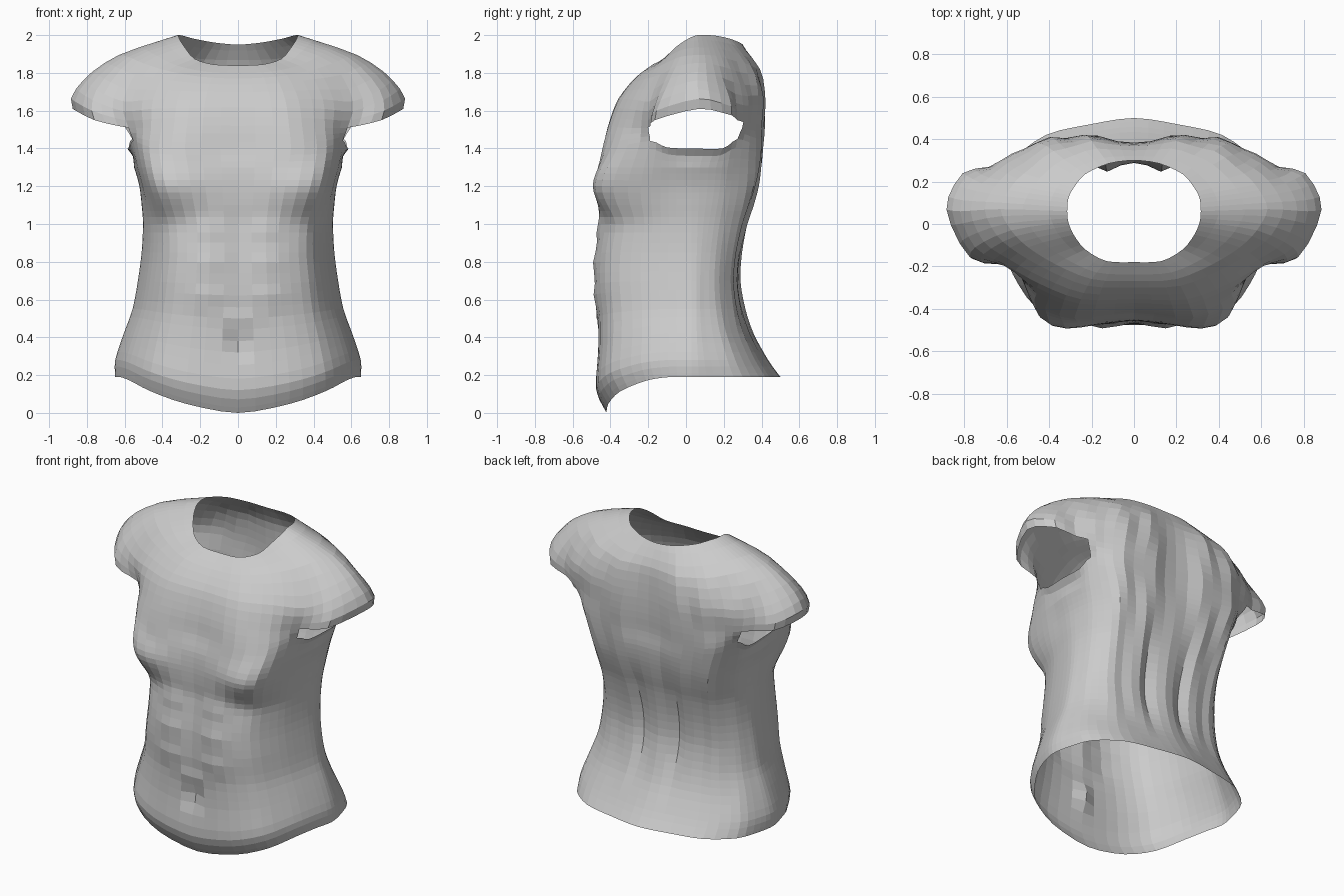
import bpy, bmesh
from math import exp, cos, pi
from mathutils import Vector

S_SUB, V_SUB = 3, 3   # subdivisions around the body and up the body

# Torso levels below the armpit: front z, side z, half width, front y, back y
levels = [
    (0.00, 0.19, .650, -.42, .500), (0.12, 0.28, .650, -.475, .435),
    (0.32, 0.42, .605, -.465, .358), (0.50, 0.55, .558, -.465, .315),
    (0.68, 0.70, .530, -.480, .290), (0.85, 0.85, .510, -.475, .300),
    (1.00, 1.00, .503, -.455, .330), (1.10, 1.10, .510, -.460, .360),
    (1.20, 1.20, .522, -.460, .385), (1.30, 1.30, .550, -.450, .400)]
# Unit half sections, front centre -> side -> back centre, at waist and at chest
waist = [(0, 1), (.42, .98), (.71, .83), (.88, .50), (.96, .20), (1, 0),
         (.97, .30), (.88, .60), (.64, .84), (.32, .94), (0, 1)]
chest = [(0, 1), (.48, 1), (.83, .89), (.95, .48), (.98, .20), (1, 0),
         (.98, .40), (.93, .64), (.79, .91), (.44, .99), (0, .98)]
side_share = [0, .25, .6, .9, 1, 1, 1, 1, 1, 1, 1]   # how far z moves to the side z

# Half rings above, in the same order as the sections
armpit = [(0, -.42, 1.40), (.28, -.44, 1.40), (.47, -.36, 1.41), (.555, -.19, 1.44),
          (.575, -.10, 1.405), (.585, .05, 1.40), (.58, .19, 1.40), (.56, .27, 1.45),
          (.47, .375, 1.42), (.26, .405, 1.40), (0, .39, 1.40)]
sleeve_edge = [(0, -.40, 1.52), (.27, -.41, 1.52), (.46, -.33, 1.51), (.58, -.20, 1.51),
               (.76, -.165, 1.55), (.875, .07, 1.61), (.80, .235, 1.575), (.61, .295, 1.54),
               (.47, .375, 1.53), (.26, .415, 1.52), (0, .395, 1.52)]
upper_arm = [(0, -.355, 1.66), (.25, -.355, 1.66), (.45, -.28, 1.66), (.61, -.19, 1.65),
             (.75, -.11, 1.71), (.82, .06, 1.76), (.76, .21, 1.72), (.62, .29, 1.68),
             (.46, .385, 1.68), (.23, .415, 1.66), (0, .39, 1.66)]
shoulder = [(0, -.27, 1.77), (.20, -.26, 1.78), (.37, -.19, 1.81), (.50, -.11, 1.85),
            (.58, -.03, 1.885), (.63, .07, 1.895), (.59, .16, 1.89), (.52, .24, 1.87),
            (.38, .34, 1.84), (.20, .385, 1.82), (0, .37, 1.82)]
neck = [(0, -.18, 1.84), (.13, -.175, 1.845), (.23, -.12, 1.875), (.285, -.05, 1.94),
        (.31, .01, 1.98), (.315, .06, 2.0), (.31, .12, 2.0), (.285, .17, 1.995),
        (.23, .235, 1.98), (.12, .285, 1.96), (0, .30, 1.95)]


def spline(pts, sub, first, last, tension=.45):
    """Points along a cardinal spline, with phantom end points."""
    p = [first] + pts + [last]
    out = []
    for i in range(1, len(p) - 2):
        m0, m1 = tension * (p[i + 1] - p[i - 1]), tension * (p[i + 2] - p[i])
        for k in range(sub):
            t = k / sub
            out.append(p[i] * (2*t**3 - 3*t*t + 1) + m0 * (t**3 - 2*t*t + t)
                       + p[i + 1] * (3*t*t - 2*t**3) + m1 * (t**3 - t*t))
    return out + [pts[-1].copy()]


def clamp(v):
    return min(1, max(0, v))


def bump(x, z, cx, cz, rx, rz):
    return exp(-((x - cx) / rx)**2 - ((z - cz) / rz)**2)


def relief(p):
    """Push of the surface along y: muscles in front, grooves and folds behind."""
    x, y, z = p
    if y < -.1:
        d = -.045 * bump(x, z, .36, 1.20, .16, .12)           # chest
        d += .012 * bump(x, z, .36, 1.00, .14, .10)           # under the chest
        d += .015 * bump(x, z, 0, .85, .06, .30)              # centre line
        for cz in (.97, .79, .61):                            # stomach muscles
            d -= .016 * bump(x, z, .15, cz, .08, .06)
        d -= .012 * bump(x, z, 0, .50, .10, .04)
        d += .035 * bump(x, z, 0, .36, .035, .07)             # navel
        return d * clamp((-y - .1) / .15)
    if y > .15 and z > .3:
        fade = clamp((z - .3) / .3) * clamp((1.93 - z) / .15) * clamp((y - .15) / .1)
        d = -.03 * bump(x, z, .13, .75, .06, .40)             # grooves beside the spine
        d -= .012 * bump(x, z, 0, 1.45, .08, .30)
        return fade * (d + .009 * cos(2 * pi * (x - .2) / .2) * clamp(x / .1))
    return 0


# Control rings from hem to neck
rings = []
for zf, zs, w, yf, yb in levels:
    ring = []
    for i, (a, b) in enumerate(zip(waist, chest)):
        k = clamp((zs - .95) / .25) if i < 5 else clamp((zs - .5) / .75)
        u = Vector(a).lerp(Vector(b), k)
        ring.append(Vector((w * u.x, (yf if i < 5 else yb) * u.y,
                            zf + (zs - zf) * side_share[i])))
    ring[5].y = .03
    rings.append(ring)
rings += [[Vector(p) for p in r] for r in (armpit, sleeve_edge, upper_arm, shoulder, neck)]

# Smooth around each ring, then smooth up each column
flip = Vector((-1, 1, 1))
around = [spline(r, S_SUB, r[1] * flip, r[-2] * flip) for r in rings]
columns = [spline(list(c), V_SUB, c[0], c[-1]) for c in zip(*around)]

bm = bmesh.new()
grid = []
for col in columns:
    grid.append([bm.verts.new((p.x, p.y + relief(p), p.z)) for p in col])
arm_row = len(levels) * V_SUB
for i in range(len(grid) - 1):
    for j in range(len(grid[0]) - 1):
        # Arm opening between the armpit and the sleeve edge
        if arm_row <= j < arm_row + V_SUB and 3 * S_SUB <= i < 7 * S_SUB:
            continue
        bm.faces.new((grid[i][j], grid[i + 1][j], grid[i + 1][j + 1], grid[i][j + 1]))
bmesh.ops.delete(bm, geom=[v for v in bm.verts if not v.link_faces], context='VERTS')
for v in bm.verts:
    if abs(v.co.x) < .002:
        v.co.x = 0

mesh = bpy.data.meshes.new("torso_shell")
bm.to_mesh(mesh)
bm.free()
torso = bpy.data.objects.new("torso_shell", mesh)
bpy.context.collection.objects.link(torso)

# Left half
mirror = torso.modifiers.new("mirror", 'MIRROR')
mirror.use_clip = True
mirror.merge_threshold = .001
